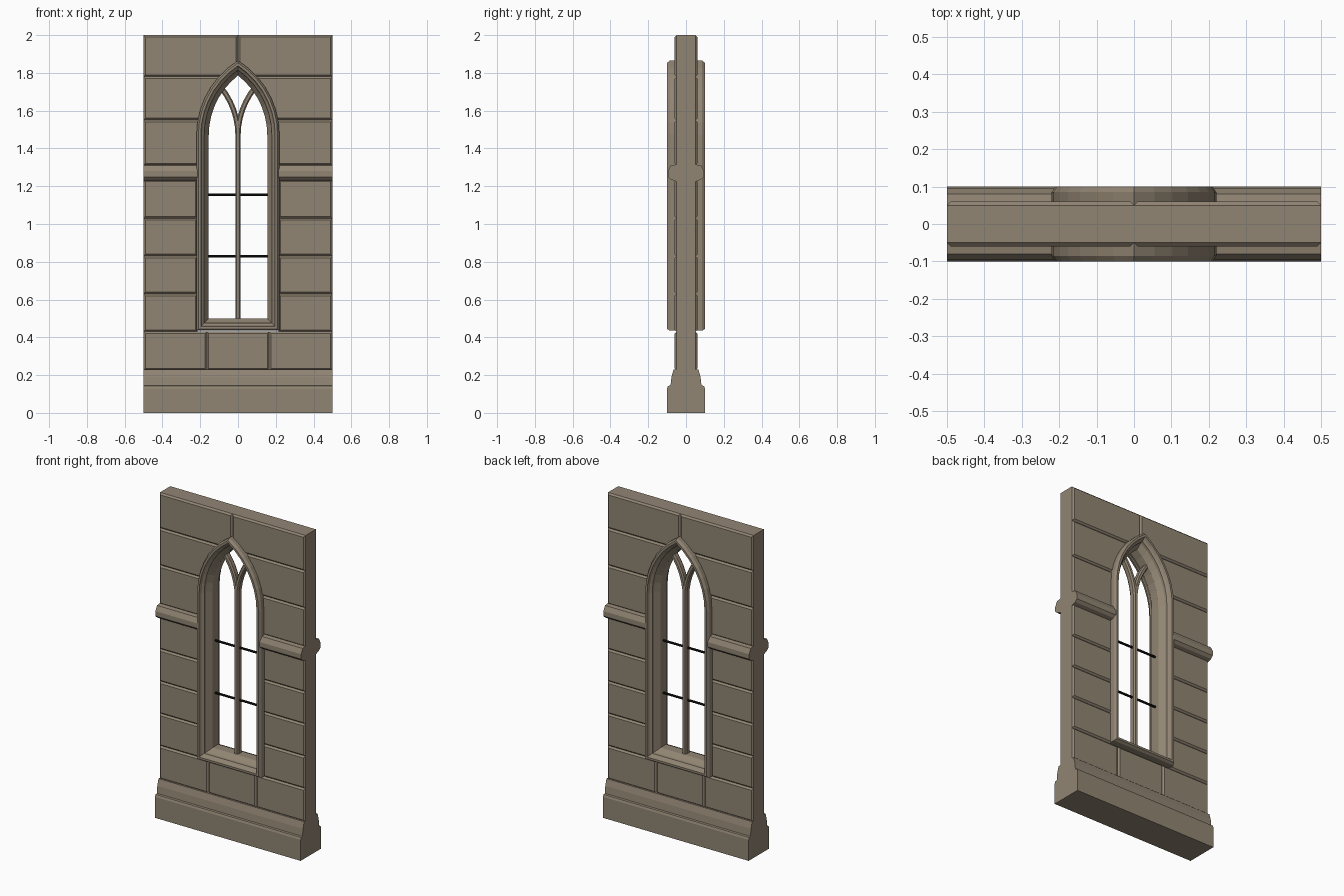
import bpy, bmesh
from math import sin, cos, acos, pi
from mathutils import Vector

cube = bpy.data.objects.get("Cube")
if cube:
    bpy.data.objects.remove(cube, do_unlink=True)


def material(name, rgb):
    m = bpy.data.materials.new(name)
    m.use_nodes = True
    m.diffuse_color = (*rgb, 1)
    m.node_tree.nodes["Principled BSDF"].inputs["Base Color"].default_value = (*rgb, 1)
    return m


stone = material("warm grey stone", (0.285, 0.235, 0.172))
iron = material("black iron", (0.008, 0.008, 0.008))


def loft(name, rings, mat=stone, loop=False):
    """Skin equal-length rings of points; cap the ends unless it loops."""
    bm = bmesh.new()
    vs = [[bm.verts.new(p) for p in ring] for ring in rings]
    n = len(vs[0])
    for i in range(len(vs) if loop else len(vs) - 1):
        a, b = vs[i], vs[(i + 1) % len(vs)]
        for j in range(n):
            k = (j + 1) % n
            bm.faces.new((a[j], a[k], b[k], b[j]))
    if not loop:
        bm.faces.new(vs[0])
        bm.faces.new(vs[-1])
    bmesh.ops.recalc_face_normals(bm, faces=bm.faces)
    me = bpy.data.meshes.new(name)
    bm.to_mesh(me)
    bm.free()
    me.materials.append(mat)
    ob = bpy.data.objects.new(name, me)
    bpy.context.collection.objects.link(ob)
    return ob


def mirrored(half):
    """Close a (depth, other) half profile by mirroring its depth."""
    return half + [(-y, v) for y, v in reversed(half)]


def extrude_x(name, half, x0, x1):
    prof = mirrored(half)
    return loft(name, [[(x, y, z) for y, z in prof] for x in (x0, x1)])


# Pointed arch opening
HALF_W, SILL, SPRING, SHIFT, STEPS = 0.155, 0.50, 1.47, 0.245, 7


def arch(d):
    """Outline of the opening grown outwards by d, as (x, z) points."""
    w = HALF_W + d
    r = w + SHIFT
    end = acos(SHIFT / r)
    right = [(w, SILL - d)]
    for i in range(STEPS + 1):
        t = end * i / STEPS
        right.append((r * cos(t) - SHIFT, SPRING + r * sin(t)))
    right[-1] = (0, right[-1][1])
    return right + [(-x, z) for x, z in reversed(right[:-1])]


# Stone courses: chamfered blocks on both faces, cut by the arch
cutter = loft("arch_cutter", [[(x, y, z) for x, z in arch(0.03)] for y in (-0.3, 0.3)])
cutter.hide_render = True


def block(name, x0, x1, z0, z1):
    rings = []
    for y, c in ((-0.06, 0.01), (-0.05, 0), (0.05, 0), (0.06, 0.01)):
        rings.append([(x0 + c, y, z0 + c), (x1 - c, y, z0 + c),
                      (x1 - c, y, z1 - c), (x0 + c, y, z1 - c)])
    return loft(name, rings)


levels = [0.225, 0.43, 0.63, 0.83, 1.03, 1.235, 1.31, 1.55, 1.78, 2.0]
for row, (z0, z1) in enumerate(zip(levels, levels[1:])):
    if row == 0:
        spans = [(-0.5, -0.165), (-0.165, 0.165), (0.165, 0.5)]
    elif z1 <= SPRING:
        spans = [(-0.5, -0.214), (0.214, 0.5)]
    else:
        spans = [(-0.5, 0), (0, 0.5)]
    for col, (x0, x1) in enumerate(spans):
        ob = block(f"wall_block_{row}_{col}", x0, x1, z0, z1)
        if z1 > SPRING:
            mod = ob.modifiers.new("arch", 'BOOLEAN')
            mod.operation = 'DIFFERENCE'
            mod.solver = 'EXACT'
            mod.object = cutter
            bpy.context.view_layer.objects.active = ob
            bpy.ops.object.modifier_apply(modifier=mod.name)
bpy.data.objects.remove(cutter, do_unlink=True)

# Stepped plinth
extrude_x("plinth", [(0.1, 0), (0.1, 0.13), (0.095, 0.143), (0.082, 0.145),
                     (0.077, 0.19), (0.066, 0.23)], -0.5, 0.5)

# String course on either side of the window
for side, name in ((1, "left"), (-1, "right")):
    extrude_x(f"string_course_{name}",
              [(0.05, 1.225), (0.08, 1.235), (0.095, 1.25), (0.095, 1.28), (0.08, 1.31),
               (0.05, 1.315)], side * 0.2, side * 0.5)

# Moulded window surround, swept round the arch
moulding = mirrored([(0.028, 0), (0.06, 0.022), (0.075, 0.024), (0.085, 0.036),
                     (0.1, 0.042), (0.1, 0.055), (0.085, 0.065)])
outlines = [(y, arch(d)) for y, d in moulding]
count = len(outlines[0][1])
loft("window_surround",
     [[(o[i][0], y, o[i][1]) for y, o in outlines] for i in range(count)], loop=True)

# Mullion and forked tracery share one chamfered section (across, depth)
section = [(0.014, -0.012), (0.007, -0.022), (-0.007, -0.022),
           (-0.014, -0.012), (-0.014, 0.012), (-0.007, 0.022),
           (0.007, 0.022), (0.014, 0.012)]
loft("mullion", [[(a, y, z) for a, y in section] for z in (SILL - 0.01, 1.53)])
R = HALF_W + SHIFT
for side, name in ((1, "left"), (-1, "right")):
    rings = []
    for i in range(7):
        t = 0.7 * i / 6
        rings.append([(side * (R - (R + a) * cos(t)), y, SPRING + (R + a) * sin(t))
                      for a, y in section])
    loft(f"tracery_{name}", rings)

# Iron saddle bars
for z, name in ((0.83, "lower"), (1.155, "upper")):
    loft(f"{name}_bar",
         [[(x, 0.007 * cos(k * pi / 4), z + 0.007 * sin(k * pi / 4)) for k in range(8)]
          for x in (-0.16, 0.16)], iron)
